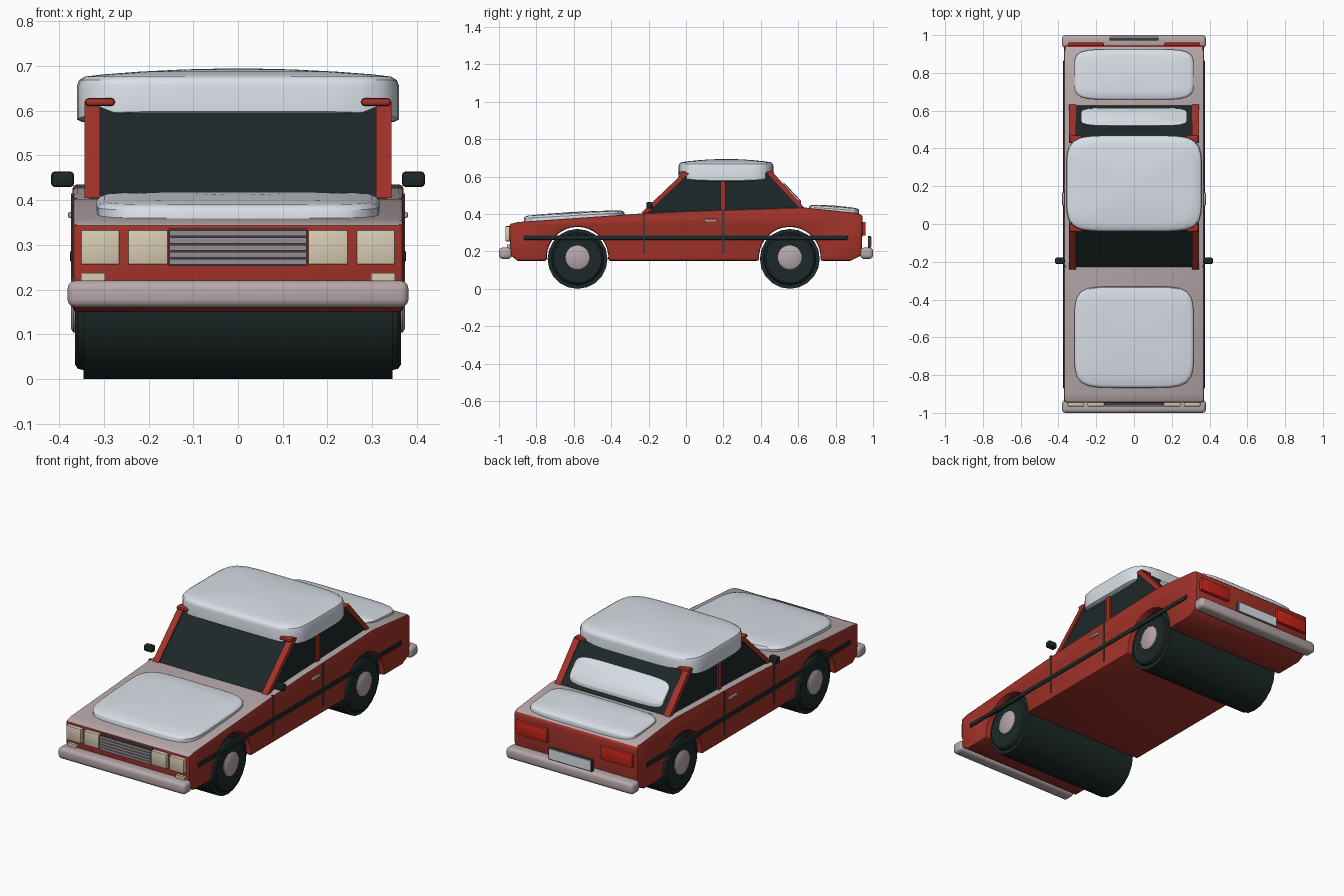
import bpy, bmesh, math
from mathutils import Vector

if "Cube" in bpy.data.objects:
    bpy.data.objects.remove(bpy.data.objects["Cube"])

def mat(name, r, g, b):
    m = bpy.data.materials.new(name)
    m.diffuse_color = (r, g, b, 1)
    m.use_nodes = True
    m.node_tree.nodes["Principled BSDF"].inputs["Base Color"].default_value = m.diffuse_color
    return m

RED = mat("body red", 0.36, 0.032, 0.022)
GREY = mat("warm grey", 0.47, 0.39, 0.40)
WHITE = mat("pale panel", 0.72, 0.77, 0.83)
DARK = mat("dark glass and rubber", 0.012, 0.021, 0.021)
TRIM = mat("dark trim", 0.05, 0.045, 0.048)
SILVER = mat("grille silver", 0.30, 0.27, 0.29)
CREAM = mat("lamp cream", 0.68, 0.60, 0.45)
LAMP = mat("tail lamp red", 0.56, 0.018, 0.010)

def finish(name, bm, m, smooth=True):
    bmesh.ops.recalc_face_normals(bm, faces=bm.faces)
    me = bpy.data.meshes.new(name)
    bm.to_mesh(me)
    bm.free()
    me.materials.append(m)
    ob = bpy.data.objects.new(name, me)
    bpy.context.collection.objects.link(ob)
    bpy.ops.object.select_all(action='DESELECT')
    ob.select_set(True)
    bpy.context.view_layer.objects.active = ob
    if smooth:
        bpy.ops.object.shade_smooth_by_angle(angle=math.radians(35))
    return ob

def box(name, x, y, z, m, bevel=0.0, seg=2):
    bm = bmesh.new()
    bmesh.ops.create_cube(bm, size=1)
    for v in bm.verts:
        v.co = Vector([(r[0] + r[1]) / 2 + c * (r[1] - r[0]) for c, r in zip(v.co, (x, y, z))])
    if bevel:
        bmesh.ops.bevel(bm, geom=bm.edges[:], offset=bevel, segments=seg, profile=0.5, affect='EDGES')
    return finish(name, bm, m)

def pair(name, x, y, z, m, bevel=0.0, seg=2):
    box(name + "_left", x, y, z, m, bevel, seg)
    box(name + "_right", (-x[1], -x[0]), y, z, m, bevel, seg)

def prism(name, pts, x0, x1, m):
    # side profile (y, z) extruded across x
    bm = bmesh.new()
    f = bm.faces.new([bm.verts.new((x0, y, z)) for y, z in pts])
    ext = bmesh.ops.extrude_face_region(bm, geom=[f])
    for v in ext["geom"]:
        if isinstance(v, bmesh.types.BMVert):
            v.co.x = x1
    return finish(name, bm, m, False)

def cushion(name, hx, y0, y1, rings, m, slope=0.0, lift=0.0, power=6, n=56):
    # stacked rounded rectangles: rings of (inset, z)
    bm = bmesh.new()
    yc, hy = (y0 + y1) / 2, (y1 - y0) / 2
    loops = []
    for k, (inset, z) in enumerate(rings):
        loop = []
        for i in range(n):
            a = 2 * math.pi * i / n
            c, s = math.cos(a), math.sin(a)
            d = (abs(c) ** power + abs(s) ** power) ** (-1 / power)
            u, w = c * d, s * d
            y = yc + w * max(hy - inset * hy / hx, 0.01)
            up = lift * abs(w) ** 4 if k < 2 else 0
            loop.append(bm.verts.new((u * (hx - inset), y, z + slope * (y - yc) + up)))
        loops.append(loop)
    for a, b in zip(loops, loops[1:]):
        for i in range(n):
            bm.faces.new((a[i], a[(i + 1) % n], b[(i + 1) % n], b[i]))
    bm.faces.new(loops[0])
    bm.faces.new(loops[-1])
    return finish(name, bm, m)

def lathe_x(name, prof, y, z, m, n=20):
    # (x, radius) profile turned about a sideways axle
    bm = bmesh.new()
    loops = [[bm.verts.new((x, y + r * math.sin(2 * math.pi * i / n), z + r * math.cos(2 * math.pi * i / n)))
              for i in range(n)] for x, r in prof]
    for a, b in zip(loops, loops[1:]):
        for i in range(n):
            bm.faces.new((a[i], a[(i + 1) % n], b[(i + 1) % n], b[i]))
    bm.faces.new(loops[0])
    bm.faces.new(loops[-1])
    return finish(name, bm, m)

# Body shell: side profile with wheel arches
AXLES = {"front": -0.58, "rear": 0.555}
def arch(yc, r=0.165, zc=0.166, zb=0.15, n=18):
    a0 = math.asin((zb - zc) / r)
    return [(yc + r * math.cos(a0 + (math.pi - 2 * a0) * i / n),
             zc + r * math.sin(a0 + (math.pi - 2 * a0) * i / n)) for i in range(n + 1)]
profile = [(-0.945, 0.345), (-0.94, 0.18), (-0.90, 0.15)] + arch(AXLES["front"])[::-1] \
    + arch(AXLES["rear"])[::-1] + [(0.88, 0.15), (0.94, 0.18), (0.945, 0.39), (0.92, 0.405),
                                  (0.63, 0.435), (0.0, 0.415), (-0.25, 0.402), (-0.90, 0.357)]
body = prism("body", profile, -0.37, 0.37, RED)
bev = body.modifiers.new("edge", 'BEVEL')
bev.width, bev.segments, bev.limit_method, bev.angle_limit = 0.01, 2, 'ANGLE', math.radians(50)
bpy.ops.object.modifier_apply(modifier="edge")
body.data.materials.append(GREY)
for p in body.data.polygons:
    if p.normal.z > 0.8 and p.center.z > 0.3:
        p.material_index = 1
bpy.ops.object.shade_smooth_by_angle(angle=math.radians(35))

# Cabin glass and slim pillars
prism("cabin_glass", [(-0.232, 0.40), (0.63, 0.42), (0.625, 0.44), (0.455, 0.62), (-0.005, 0.62)], -0.333, 0.333, DARK)
for side, s in (("left", 1), ("right", -1)):
    a, b = 0.308 * s, 0.343 * s
    prism("front_pillar_" + side, [(-0.240, 0.405), (-0.205, 0.405), (0.02, 0.62), (-0.015, 0.62)], a, b, RED)
    prism("rear_pillar_" + side, [(0.605, 0.43), (0.636, 0.43), (0.467, 0.62), (0.43, 0.62)], a, b, RED)
    prism("middle_pillar_" + side, [(0.185, 0.41), (0.212, 0.41), (0.212, 0.6), (0.185, 0.6)], 0.32 * s, b, RED)
pair("front_pillar_cap", (0.275, 0.342), (-0.042, 0.0), (0.610, 0.628), RED, 0.008)
pair("rear_pillar_cap", (0.275, 0.342), (0.43, 0.470), (0.610, 0.628), RED, 0.008)

# Puffy pale panels
cushion("roof", 0.36, -0.04, 0.468, [(0.012, 0.574), (0, 0.58), (0, 0.655), (0.005, 0.668), (0.018, 0.676),
        (0.06, 0.681), (0.14, 0.687), (0.24, 0.692), (0.33, 0.694)], WHITE, lift=0.018)
cushion("hood_panel", 0.316, -0.867, -0.33, [(0.004, 0.36), (0, 0.365), (0, 0.392), (0.006, 0.400), (0.018, 0.404),
        (0.10, 0.408), (0.28, 0.411)], WHITE, slope=0.055)
cushion("trunk_panel", 0.316, 0.658, 0.925, [(0.004, 0.39), (0, 0.40), (0, 0.427), (0.006, 0.434), (0.018, 0.438),
        (0.10, 0.442), (0.28, 0.445)], WHITE, slope=-0.07)
cushion("rear_window_panel", 0.28, 0.52, 0.615, [(0, 0.49), (0, 0.515), (0.006, 0.520), (0.25, 0.522)], WHITE, slope=-1.057)

# Wheels: one wide roller per axle with sidewalls and hubcaps
for name, y in AXLES.items():
    lathe_x(name + "_tyres", [(-0.362, 0.10), (-0.364, 0.128), (-0.358, 0.137), (-0.345, 0.14), (-0.345, 0.16),
            (0.345, 0.16), (0.345, 0.14), (0.358, 0.137), (0.364, 0.128), (0.362, 0.10)], y, 0.16, DARK)
    for side, s in (("left", 1), ("right", -1)):
        lathe_x(name + "_hubcap_" + side, [(0.35 * s, 0.064), (0.368 * s, 0.064), (0.373 * s, 0.056)], y, 0.168, GREY)

# Bumpers
box("front_bumper", (-0.381, 0.381), (-1.0, -0.932), (0.16, 0.22), GREY, 0.018, 3)
box("rear_bumper", (-0.381, 0.381), (0.932, 1.0), (0.16, 0.22), GREY, 0.018, 3)

# Front lamps and grille
pair("outer_headlamp", (0.265, 0.351), (-0.965, -0.93), (0.256, 0.333), CREAM, 0.003)
pair("inner_headlamp", (0.157, 0.246), (-0.965, -0.93), (0.256, 0.333), CREAM, 0.003)
box("grille", (-0.155, 0.155), (-0.962, -0.93), (0.253, 0.336), TRIM)
for i in range(5):
    z = 0.256 + i * 0.0158
    box("grille_bar_%d" % (i + 1), (-0.153, 0.153), (-0.966, -0.95), (z, z + 0.0125), SILVER)
pair("turn_signal", (0.297, 0.351), (-0.956, -0.93), (0.220, 0.237), CREAM)

# Tail lamps and rear plate
pair("tail_lamp", (0.160, 0.350), (0.93, 0.960), (0.285, 0.358), LAMP, 0.004)
box("rear_plate_frame", (-0.13, 0.13), (0.972, 0.988), (0.215, 0.282), TRIM)
box("rear_plate", (-0.125, 0.125), (0.98, 0.993), (0.225, 0.278), WHITE)

# Side trim, door seams, handles and mirrors
pair("side_strip", (0.362, 0.376), (-0.87, 0.865), (0.262, 0.286), DARK, 0.004)
pair("front_door_seam", (0.36, 0.373), (-0.231, -0.219), (0.185, 0.405), TRIM)
pair("rear_door_seam", (0.36, 0.373), (0.193, 0.205), (0.185, 0.415), TRIM)
pair("door_handle", (0.365, 0.380), (0.097, 0.168), (0.360, 0.373), GREY, 0.004)
pair("mirror", (0.366, 0.418), (-0.212, -0.178), (0.429, 0.464), DARK, 0.009)
